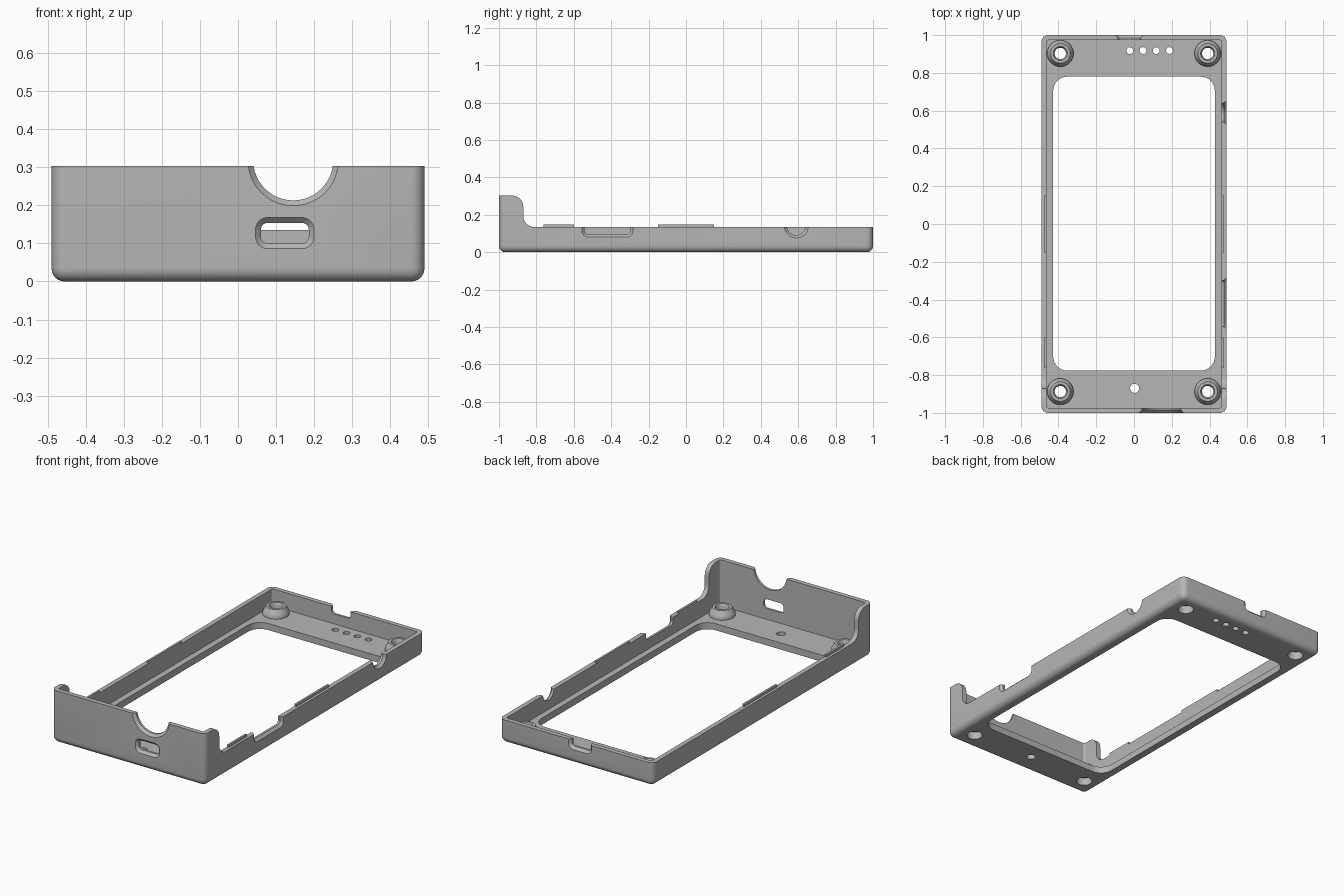
import bpy, bmesh
from math import sin, cos, pi

if "Cube" in bpy.data.objects:
    bpy.data.objects.remove(bpy.data.objects["Cube"])

grey = bpy.data.materials.new("plain grey")
grey.use_nodes = True
grey.diffuse_color = (0.47, 0.47, 0.47, 1)
grey.node_tree.nodes["Principled BSDF"].inputs["Base Color"].default_value = grey.diffuse_color

AXES = {"x": lambda u, v, w: (w, u, v),
        "y": lambda u, v, w: (u, w, v),
        "z": lambda u, v, w: (u, v, w)}


def arc(cu, cv, r, a0, a1, n=8):
    """Arc points, angles in quarter turns."""
    return [(cu + r * cos((a0 + (a1 - a0) * i / n) * pi / 2),
             cv + r * sin((a0 + (a1 - a0) * i / n) * pi / 2)) for i in range(n + 1)]


def rounded(cu, cv, hu, hv, r):
    """Rounded rectangle outline from centre and half sizes."""
    pts = []
    for q, (su, sv) in enumerate([(1, 1), (-1, 1), (-1, -1), (1, -1)]):
        pts += arc(cu + su * (hu - r), cv + sv * (hv - r), r, q, q + 1)
    return pts


def circle(cu, cv, r, n=48):
    return arc(cu, cv, r, 0, 4, n)[:-1]


def loft(name, axis, rings):
    """Closed solid through (outline, distance along axis) rings."""
    bm = bmesh.new()
    loops = [[bm.verts.new(AXES[axis](u, v, w)) for u, v in pts] for pts, w in rings]
    n = len(loops[0])
    for a, b in zip(loops, loops[1:]):
        for i in range(n):
            bm.faces.new((a[i], a[(i + 1) % n], b[(i + 1) % n], b[i]))
    bm.faces.new(loops[0][::-1])
    bm.faces.new(loops[-1])
    bmesh.ops.recalc_face_normals(bm, faces=bm.faces)
    me = bpy.data.meshes.new(name)
    bm.to_mesh(me)
    bm.free()
    me.materials.append(grey)
    ob = bpy.data.objects.new(name, me)
    bpy.context.collection.objects.link(ob)
    return ob


def combine(target, other, operation="DIFFERENCE"):
    mod = target.modifiers.new("combine", "BOOLEAN")
    mod.operation, mod.solver, mod.object = operation, "EXACT", other
    bpy.context.view_layer.objects.active = target
    bpy.ops.object.modifier_apply(modifier=mod.name)
    bpy.data.objects.remove(other)


def chamfered(axis, face, inward, shape):
    """Cutter through a wall, flaring by the chamfer at its outer face."""
    c = 0.014
    rings = [(shape(c + 0.01), face - inward * 0.01),
             (shape(0), face + inward * c),
             (shape(0), face + inward * 0.06)]
    return loft("cutter", axis, rings)


# Tray body with rounded lower edge
HX, HY, TOP, RIM, FLOOR, WALL, R = 0.49, 1.0, 0.303, 0.135, 0.038, 0.027, 0.035
rings = []
for k in range(7):
    a = k / 6 * pi / 2
    d = R * (1 - sin(a)) * 0.97
    rings.append((rounded(0, 0, HX - d, HY - d, R - d), R * (1 - cos(a))))
rings.append((rounded(0, 0, HX, HY, R), TOP))
case = loft("case_tray", "z", rings)

# Hollow inside
combine(case, loft("cutter", "z", [(rounded(0, 0, HX - WALL, HY - WALL, 0.01), z)
                                   for z in (FLOOR, 0.5)]))

# Low rim sweeping up to the tall front wall
sweep = (arc(-0.93, TOP - 0.06, 0.06, 1, 0) + arc(-0.81, RIM + 0.06, 0.06, 2, 3)
         + [(1.1, RIM), (1.1, 0.5), (-0.93, 0.5)])
combine(case, loft("cutter", "x", [(sweep, -0.6), (sweep, 0.6)]))

# Screw bosses
SCREWS = [(sx * 0.39, y) for sx in (-1, 1) for y in (-0.887, 0.903)]
for x, y in SCREWS:
    profile = [(0.07, 0.02), (0.07, 0.052), (0.066, 0.06), (0.052, 0.085)]
    combine(case, loft("boss", "z", [(circle(x, y, r), z) for r, z in profile]), "UNION")

# Large floor window
combine(case, loft("cutter", "z", [(rounded(0, 0.002, 0.428, 0.778, 0.075), z)
                                   for z in (-0.1, 0.3)]))

# Screw holes with wider recess underneath
for x, y in SCREWS:
    profile = [(0.042, -0.02), (0.042, 0.045), (0.03, 0.045), (0.03, 0.07), (0.045, 0.1)]
    combine(case, loft("cutter", "z", [(circle(x, y, r), z) for r, z in profile]))

# Indicator holes and the single front floor hole
for x, y, r in [(-0.022 + 0.07 * i, 0.918, 0.018) for i in range(4)] + [(0.003, -0.87, 0.024)]:
    combine(case, loft("cutter", "z", [(circle(x, y, r, 24), z) for z in (-0.1, 0.2)]))

# Front wall: round notch and connector slot
combine(case, chamfered("y", -HY, 1, lambda d: circle(0.145, 0.318, 0.105 + d)))
combine(case, chamfered("y", -HY, 1, lambda d: rounded(0.123, 0.127, 0.063 + d, 0.027 + d, 0.018 + d)))

# Left wall: switch notch and round notch
combine(case, chamfered("x", HX, -1, lambda d: rounded(-0.42, 0.195, 0.122 + d, 0.1 + d, 0.018 + d)))
combine(case, chamfered("x", HX, -1, lambda d: circle(0.59, 0.141, 0.05 + d)))

# Back wall notch
combine(case, chamfered("y", HY, -1, lambda d: rounded(-0.025, 0.195, 0.06 + d, 0.1 + d, 0.018 + d)))

# Thin snap tabs along both side walls
tabs = []
for side, sx in (("left", 1), ("right", -1)):
    for place, y, half in (("middle", 0, 0.15), ("front", -0.68, 0.082)):
        outline = rounded(sx * (HX - WALL + 0.006), y, 0.006, half, 0.001)
        tabs.append(loft(f"{side}_{place}_tab", "z", [(outline, RIM - 0.002), (outline, 0.148)]))

# Smooth curved surfaces, keep hard edges
bpy.ops.object.select_all(action="DESELECT")
for ob in [case] + tabs:
    ob.select_set(True)
bpy.context.view_layer.objects.active = case
bpy.ops.object.shade_smooth_by_angle(angle=pi / 6)
